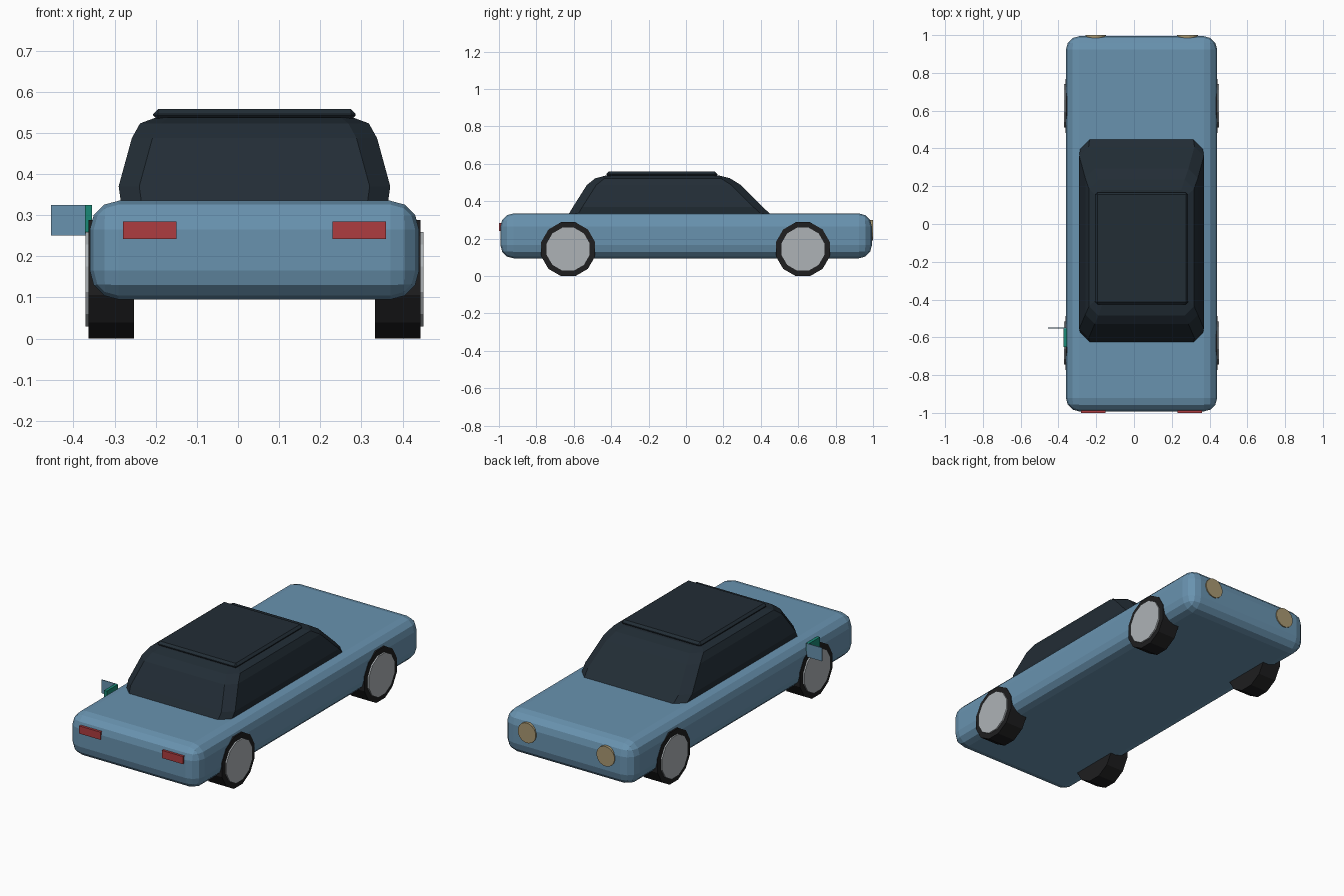
import bpy, bmesh, math
from mathutils import Matrix

if "Cube" in bpy.data.objects:
    bpy.data.objects.remove(bpy.data.objects["Cube"])

CX = 0.04  # car centreline (the single mirror pushes the body off centre)


def mat(name, *rgb):
    m = bpy.data.materials.new(name)
    m.diffuse_color = (*rgb, 1)
    m.use_nodes = True
    m.node_tree.nodes["Principled BSDF"].inputs["Base Color"].default_value = m.diffuse_color
    return m


PAINT = mat("paint", 0.14, 0.29, 0.43)
GLASS = mat("glass", 0.016, 0.026, 0.036)
RUBBER = mat("rubber", 0.013, 0.013, 0.014)
METAL = mat("metal", 0.42, 0.45, 0.47)
RED = mat("red", 0.42, 0.045, 0.05)
LAMP = mat("lamp", 0.40, 0.32, 0.17)
TEAL = mat("teal", 0.01, 0.25, 0.18)


def finish(name, bm, material):
    bmesh.ops.recalc_face_normals(bm, faces=bm.faces)
    me = bpy.data.meshes.new(name)
    bm.to_mesh(me)
    bm.free()
    me.materials.append(material)
    ob = bpy.data.objects.new(name, me)
    bpy.context.collection.objects.link(ob)
    return ob


def box(name, x, y, z, material, bevel=0, segments=1):
    """Box from (min, max) ranges, optionally with rounded edges."""
    bm = bmesh.new()
    bmesh.ops.create_cube(bm, size=1)
    for v in bm.verts:
        for i, (lo, hi) in enumerate((x, y, z)):
            v.co[i] = lo if v.co[i] < 0 else hi
    if bevel:
        bmesh.ops.bevel(bm, geom=bm.edges[:], offset=bevel, segments=segments,
                        profile=0.5, affect='EDGES')
    return finish(name, bm, material)


def disc(name, centre, radius, depth, axis, sides, material):
    bm = bmesh.new()
    bmesh.ops.create_cone(bm, cap_ends=True, segments=sides, radius1=radius,
                          radius2=radius, depth=depth)
    spin = Matrix.Rotation(math.pi / sides, 4, 'Z')
    turn = Matrix.Rotation(math.pi / 2, 4, axis)
    bm.transform(Matrix.Translation(centre) @ turn @ spin)
    return finish(name, bm, material)


# Body shell
box("body", (CX - 0.40, CX + 0.40), (-0.992, 0.994), (0.095, 0.335), PAINT, 0.07, 3)

# Cabin: stacked rings with cut corners (z, half width, rear y, front y, corner cut)
rings = [(0.31, 0.30, -0.60, 0.42, 0.045), (0.335, 0.325, -0.625, 0.447, 0.05),
         (0.37, 0.33, -0.604, 0.41, 0.05), (0.487, 0.298, -0.53, 0.293, 0.05),
         (0.523, 0.278, -0.485, 0.235, 0.05), (0.537, 0.24, -0.43, 0.18, 0.03)]
bm = bmesh.new()
loops = []
for z, w, y0, y1, c in rings:
    outline = [(-w + c, y0), (w - c, y0), (w, y0 + c), (w, y1 - c),
               (w - c, y1), (-w + c, y1), (-w, y1 - c), (-w, y0 + c)]
    loops.append([bm.verts.new((CX + x, y, z)) for x, y in outline])
for a, b in zip(loops, loops[1:]):
    for i in range(8):
        j = (i + 1) % 8
        bm.faces.new((a[i], a[j], b[j], b[i]))
bm.faces.new(loops[0])
bm.faces.new(loops[-1])
finish("cabin", bm, GLASS)

# Roof panel
box("roof_panel", (CX - 0.246, CX + 0.246), (-0.425, 0.168), (0.53, 0.558), GLASS, 0.012)

for s, side in ((-1, "left"), (1, "right")):
    # Wheels and hubcaps
    for y, end in ((-0.63, "front"), (0.625, "back")):
        disc(f"{end}_{side}_tyre", (CX + s * 0.348, y, 0.144), 0.149, 0.11, 'Y', 12, RUBBER)
        disc(f"{end}_{side}_hubcap", (CX + s * 0.396, y, 0.144), 0.119, 0.03, 'Y', 12, METAL)
    # Lights
    x = CX + s * 0.255
    box(f"{side}_red_light", (x - 0.065, x + 0.065), (-1.0, -0.97), (0.242, 0.285), RED)
    disc(f"{side}_round_lamp", (CX + s * 0.243, 0.985, 0.244), 0.056, 0.03, 'X', 16, LAMP)

# Single door mirror
box("mirror_mount", (-0.372, -0.355), (-0.65, -0.552), (0.256, 0.325), TEAL)
box("mirror_plate", (-0.455, -0.358), (-0.553, -0.549), (0.25, 0.325), PAINT)
